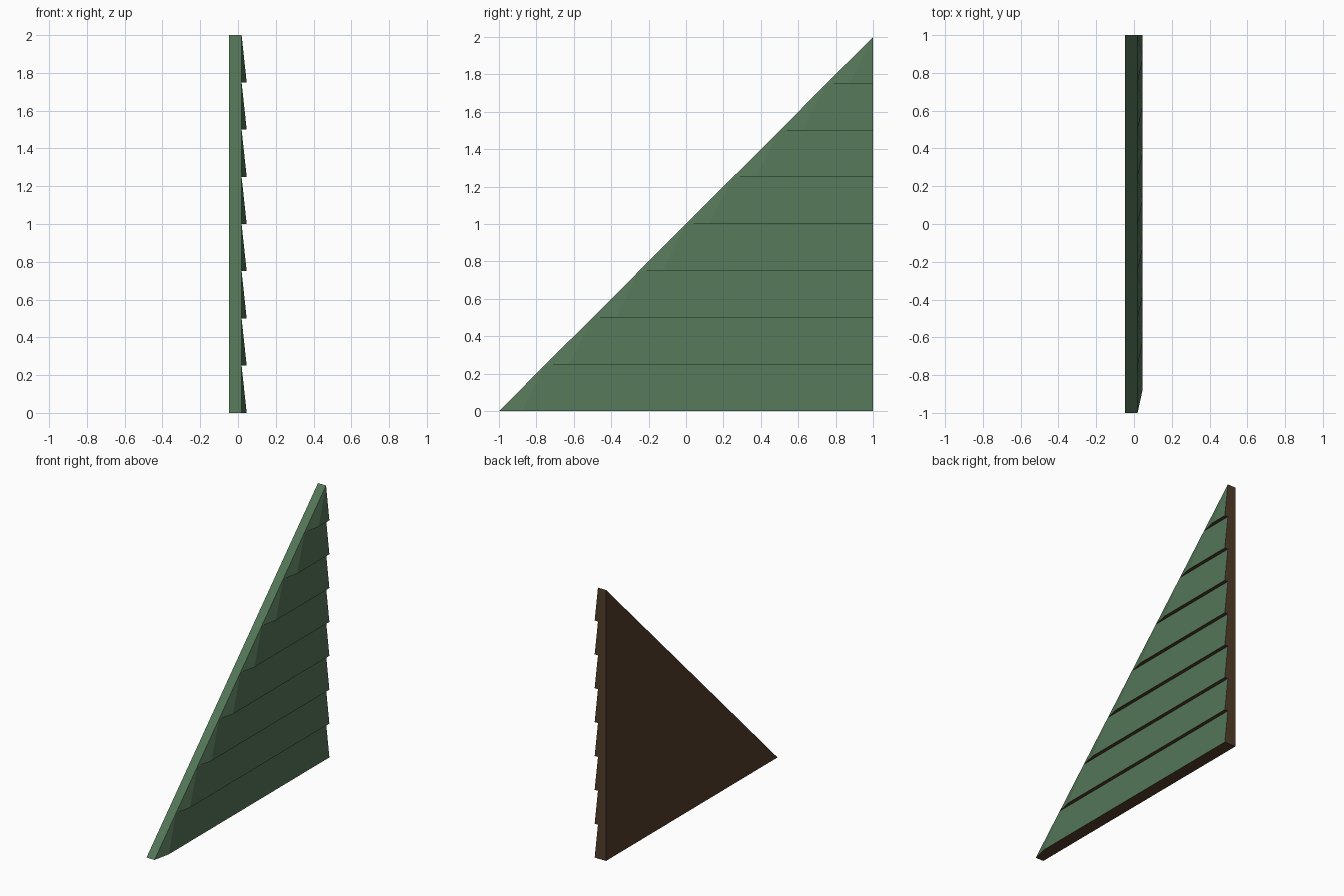
import bpy, bmesh
from mathutils import Vector

if "Cube" in bpy.data.objects:
    bpy.data.objects.remove(bpy.data.objects["Cube"])

ROWS, STEP = 8, 0.25                      # clapboard rows and their height
BACK, FACE, LIP = -0.047, 0.019, 0.046    # x of back, board top, board bottom


def material(name, rgb):
    m = bpy.data.materials.new(name)
    m.diffuse_color = (*rgb, 1)
    m.use_nodes = True
    m.node_tree.nodes["Principled BSDF"].inputs["Base Color"].default_value = m.diffuse_color
    return m


green = material("green paint", (0.087, 0.178, 0.095))
brown = material("dark brown wood", (0.084, 0.046, 0.024))


def build(name, polygons, green_rule):
    """Make a mesh of (corner list, outward direction) faces, painted by rule."""
    bm = bmesh.new()
    for corners, outward in polygons:
        f = bm.faces.new([bm.verts.new(c) for c in corners])
        f.normal_update()
        if f.normal.dot(Vector(outward)) < 0:
            f.normal_flip()
        f.material_index = 0 if green_rule(f.normal) else 1
    bmesh.ops.remove_doubles(bm, verts=bm.verts, dist=0.0001)
    me = bpy.data.meshes.new(name)
    bm.to_mesh(me)
    bm.free()
    me.materials.append(green)
    me.materials.append(brown)
    ob = bpy.data.objects.new(name, me)
    bpy.context.collection.objects.link(ob)
    return ob


# Triangular gable core: back, floor, end and sloping edge (front is boarded)
tri = [(-1, 0), (1, 0), (1, 2)]
core = [([(BACK, y, z) for y, z in tri], (-1, 0, 0))]
for i, out in enumerate([(0, 0, -1), (0, 1, 0), (0, -1, 1)]):
    (y0, z0), (y1, z1) = tri[i], tri[(i + 1) % 3]
    core.append(([(BACK, y0, z0), (BACK, y1, z1), (FACE, y1, z1), (FACE, y0, z0)], out))
build("gable_core", core, lambda n: n.z > 0.3)

# Tapered clapboards, each with a bevelled sloping end
for i in range(ROWS):
    z, top, y = i * STEP, (i + 1) * STEP, -1 + i * STEP
    a = (FACE, y, z)
    b = (LIP, y + STEP / 2, z)
    c = (FACE, y + STEP, top)
    lip, base, head = (LIP, 1, z), (FACE, 1, z), (FACE, 1, top)
    front = [b, lip, head, c] if i < ROWS - 1 else [b, lip, head]
    build(f"clapboard_{i + 1}", [
        (front, (1, 0, 0)),               # weather face
        ([a, b, c], (1, -1, 0)),          # bevelled end
        ([a, b, lip, base], (0, 0, -1)),  # underside
        ([base, lip, head], (0, 1, 0)),   # square end
    ], lambda n: n.z > -0.5 and n.y < 0.5)
